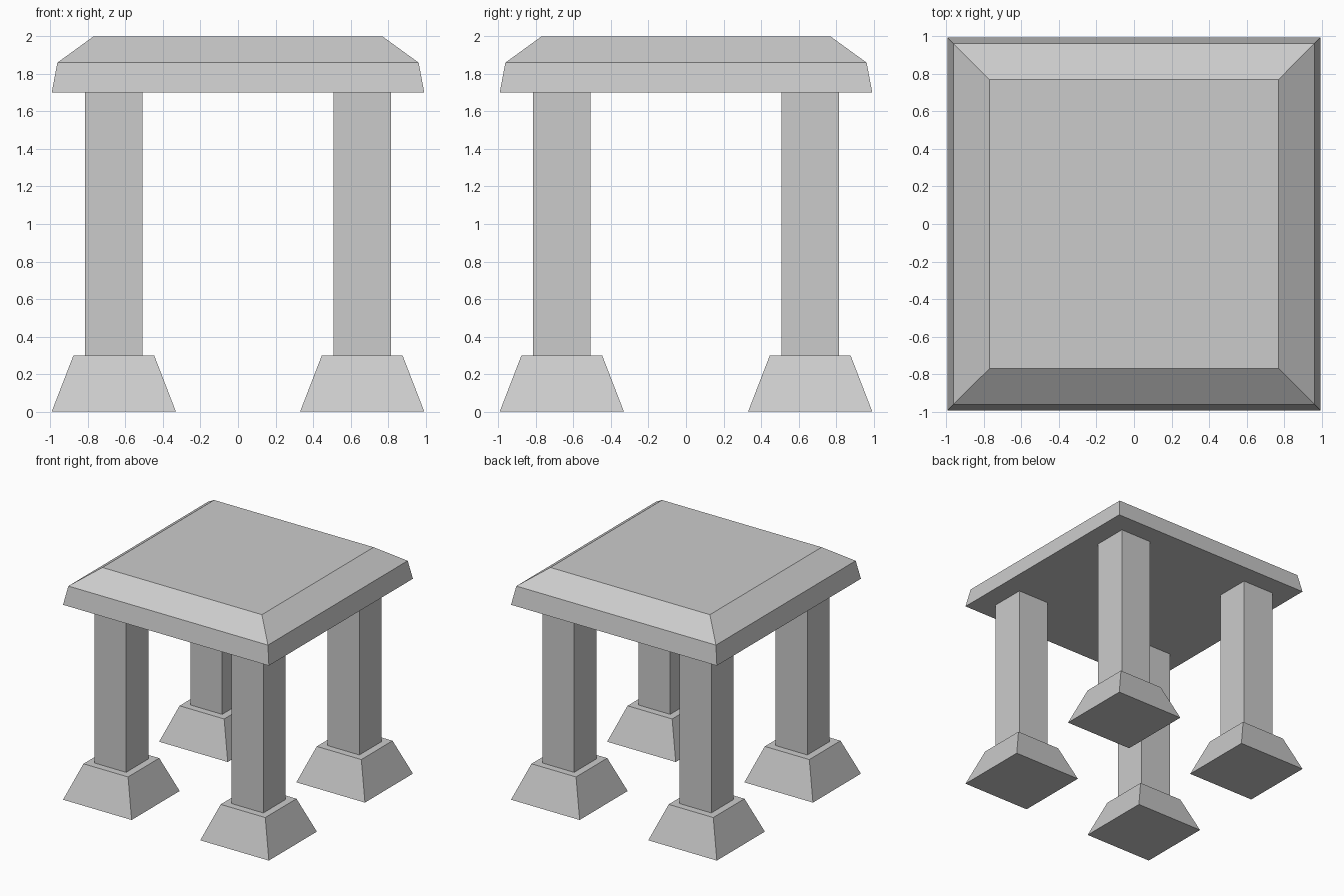
import bpy, bmesh

if "Cube" in bpy.data.objects:
    bpy.data.objects.remove(bpy.data.objects["Cube"])


def stacked_block(name, centre, levels):
    """Square block from (height, half width) levels, capped at both ends."""
    bm = bmesh.new()
    cx, cy = centre
    rings = [[bm.verts.new((cx + sx * h, cy + sy * h, z))
              for sx, sy in ((-1, -1), (1, -1), (1, 1), (-1, 1))]
             for z, h in levels]
    for low, high in zip(rings, rings[1:]):
        for i in range(4):
            j = (i + 1) % 4
            bm.faces.new((low[i], low[j], high[j], high[i]))
    bm.faces.new(rings[0][::-1])
    bm.faces.new(rings[-1])
    mesh = bpy.data.meshes.new(name)
    bm.to_mesh(mesh)
    bm.free()
    obj = bpy.data.objects.new(name, mesh)
    bpy.context.collection.objects.link(obj)
    return obj


# Roof slab with a steep rim and a sloped shoulder
stacked_block("roof_slab", (0, 0), [(1.70, 0.993), (1.86, 0.963), (2.0, 0.77)])

# Four square pillars on tapered footings
P = 0.662
for side, sx in (("left", -1), ("right", 1)):
    for end, sy in (("front", -1), ("back", 1)):
        centre = (sx * P, sy * P)
        stacked_block(f"{end}_{side}_footing", centre, [(0, 0.331), (0.30, 0.215)])
        stacked_block(f"{end}_{side}_pillar", centre, [(0.30, 0.153), (1.70, 0.153)])
